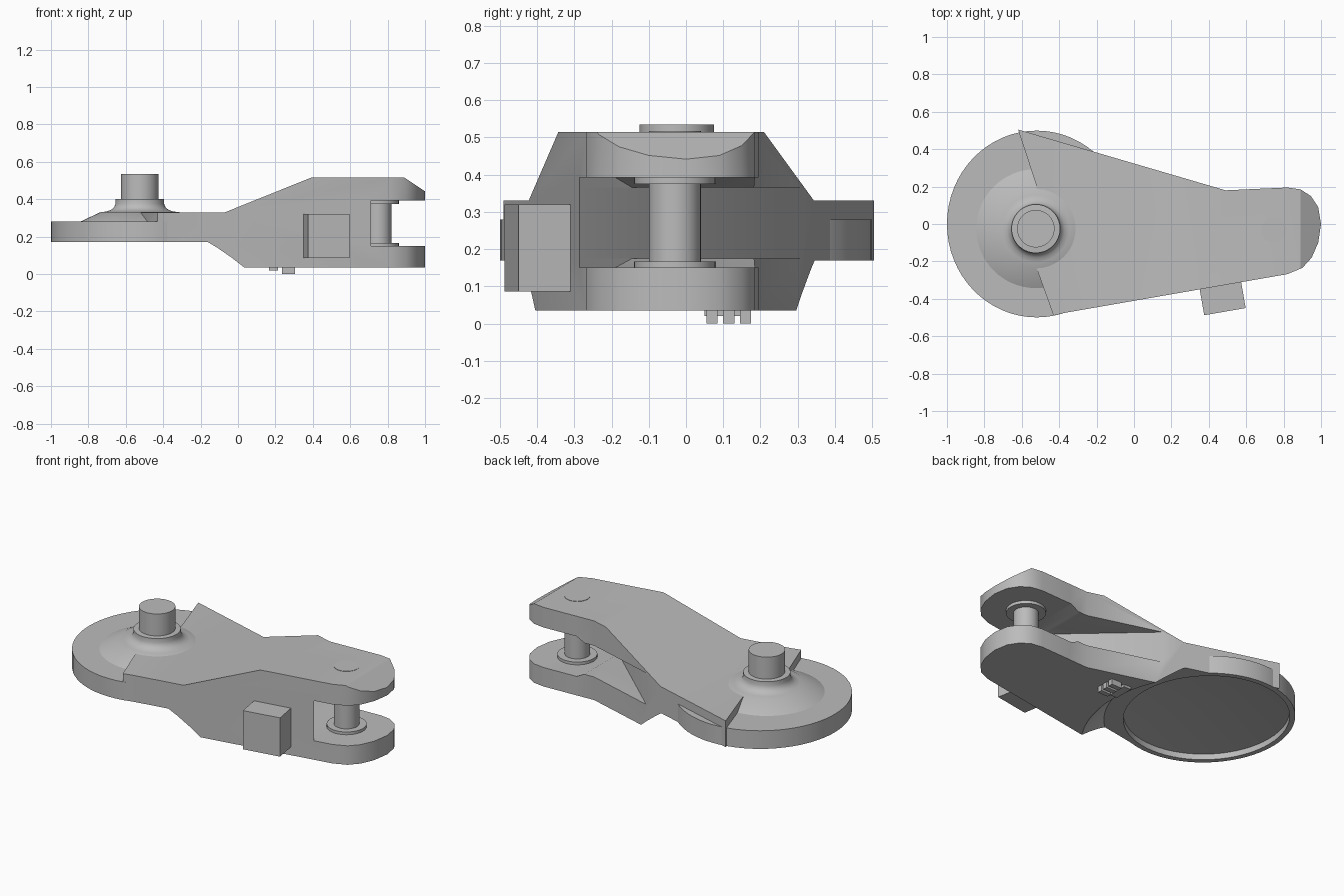
import bpy, bmesh, math
from mathutils import Matrix, Vector

cube = bpy.data.objects.get("Cube")
if cube:
    bpy.data.objects.remove(cube, do_unlink=True)

# One plain grey for the whole casting
grey = bpy.data.materials.new("plain_grey")
grey.use_nodes = True
grey.diffuse_color = (0.5, 0.5, 0.5, 1)
grey.node_tree.nodes["Principled BSDF"].inputs["Base Color"].default_value = (0.5, 0.5, 0.5, 1)

DISC = (-0.52, 0.0)
STUD = (-0.525, -0.025)
PIN = (0.75, -0.03)


def finish(name, bm):
    bmesh.ops.recalc_face_normals(bm, faces=bm.faces)
    mesh = bpy.data.meshes.new(name)
    bm.to_mesh(mesh)
    bm.free()
    mesh.materials.append(grey)
    obj = bpy.data.objects.new(name, mesh)
    bpy.context.collection.objects.link(obj)
    return obj


def extrude(name, points, direction):
    """Extrude a closed polygon of 3D points along a direction."""
    bm = bmesh.new()
    face = bm.faces.new([bm.verts.new(p) for p in points])
    new = bmesh.ops.extrude_face_region(bm, geom=[face])["geom"]
    verts = [v for v in new if isinstance(v, bmesh.types.BMVert)]
    bmesh.ops.translate(bm, verts=verts, vec=Vector(direction))
    return finish(name, bm)


def plan(name, points, low, high):
    return extrude(name, [(x, y, low) for x, y in points], (0, 0, high - low))


def side(name, points):
    return extrude(name, [(x, -1, z) for x, z in points], (0, 2, 0))


def lathe(name, profile, center, stretch=1.0, steps=64):
    """Revolve (radius, z) points around a vertical axis."""
    bm = bmesh.new()
    verts = [bm.verts.new((r, 0, z)) for r, z in profile]
    edges = [bm.edges.new(pair) for pair in zip(verts, verts[1:])]
    bmesh.ops.spin(bm, geom=verts + edges, axis=(0, 0, 1), cent=(0, 0, 0),
                   angle=math.tau, steps=steps, use_duplicate=False)
    bmesh.ops.remove_doubles(bm, verts=bm.verts, dist=0.0005)
    bmesh.ops.transform(bm, verts=bm.verts, matrix=Matrix.Translation((*center, 0))
                        @ Matrix.Diagonal((1, stretch, 1, 1)))
    return finish(name, bm)


def rod(name, radius, low, high, center):
    return lathe(name, [(0, low), (radius, low), (radius, high), (0, high)], center, steps=32)


def box(name, center, size, angle=0.0):
    bm = bmesh.new()
    bmesh.ops.create_cube(bm, size=1, matrix=Matrix.Translation(center)
                          @ Matrix.Rotation(angle, 4, "Z") @ Matrix.Diagonal((*size, 1)))
    return finish(name, bm)


def cut(target, cutter, operation="DIFFERENCE"):
    mod = target.modifiers.new("cut", "BOOLEAN")
    mod.operation = operation
    mod.solver = "EXACT"
    mod.object = cutter
    bpy.context.view_layer.objects.active = target
    bpy.ops.object.modifier_apply(modifier=mod.name)
    bpy.data.objects.remove(cutter, do_unlink=True)


# Arm: plan outline trimmed to the stepped side profile
arm = plan("arm", [
    (-0.62, 0.505), (-0.52, 0.2), (-0.52, -0.24), (-0.43, -0.49), (-0.37, -0.475),
    (0.82, -0.268), (0.9, -0.235), (0.95, -0.18), (0.985, -0.1), (1, 0),
    (0.985, 0.09), (0.945, 0.15), (0.89, 0.185), (0.82, 0.195), (0.62, 0.186),
    (0.49, 0.18)], 0.035, 0.6)
cut(arm, side("profile_cutter", [
    (-1.1, -0.1), (1.1, -0.1), (1.1, 0.375), (0.89, 0.515), (0.39, 0.515),
    (-0.07, 0.33), (-1.1, 0.33)]), "INTERSECT")

# Round clearance under the arm
cut(arm, lathe("clearance_cutter", [
    (0, 0.26), (0.455, 0.26), (0.455, 0.17), (0.555, 0.17), (0.8, -0.1), (0, -0.1)],
    DISC, 1.04))

# Fork slot: shallower diagonal pocket behind, deeper opening with ramps at the pin
cut(arm, plan("pocket_cutter", [
    (0.72, -0.294), (0.71, -0.285), (0.05, 0.31), (0.0, 0.5), (1.2, 0.5), (1.2, -0.5),
    (0.72, -0.5)], 0.175, 0.365))
opening = side("opening_cutter", [
    (0.55, 0.177), (0.605, 0.15), (1.2, 0.15), (1.2, 0.393), (0.605, 0.393), (0.55, 0.363)])
cut(opening, plan("opening_limit", [
    (0.72, -0.294), (0.71, -0.285), (0.05, 0.31), (0.0, 0.5), (1.3, 0.5), (1.3, -0.5),
    (0.72, -0.5)], 0, 0.6), "INTERSECT")
cut(arm, opening)

# Disc end, hollow underneath
disc = lathe("disc", [
    (0, 0.25), (0.45, 0.205), (0.45, 0.17), (0.48, 0.17), (0.48, 0.28), (0, 0.28)],
    DISC, 1.04)

# Cone, filleted neck, collar and stud
boss = lathe("boss", [
    (0.32, 0.279), (0.21, 0.331), (0.18, 0.334), (0.155, 0.342), (0.138, 0.356),
    (0.13, 0.375), (0.13, 0.4), (0.1, 0.402), (0.1, 0.535), (0, 0.535)], STUD)

# Fork pin with a washer at each end
pin = rod("fork_pin", 0.07, 0.1, 0.517, PIN)
washers = [rod("lower_washer", 0.11, 0.14, 0.167, PIN),
           rod("upper_washer", 0.11, 0.375, 0.4, PIN)]

# Side block square to the front face
box("side_block", (0.47, -0.375, 0.203), (0.225, 0.19, 0.235), math.radians(9.8))

# Small raised lugs underneath
box("lug_base", (0.19, 0.11, 0.03), (0.05, 0.12, 0.02))
for i, y in enumerate((0.07, 0.115, 0.16)):
    box(f"lug_{i + 1}", (0.27, y, 0.02), (0.07, 0.03, 0.04))

# Smooth the round parts, keeping hard edges
for obj in [arm, disc, boss, pin] + washers:
    bpy.ops.object.select_all(action="DESELECT")
    obj.select_set(True)
    bpy.context.view_layer.objects.active = obj
    bpy.ops.object.shade_smooth_by_angle(angle=math.radians(30))
